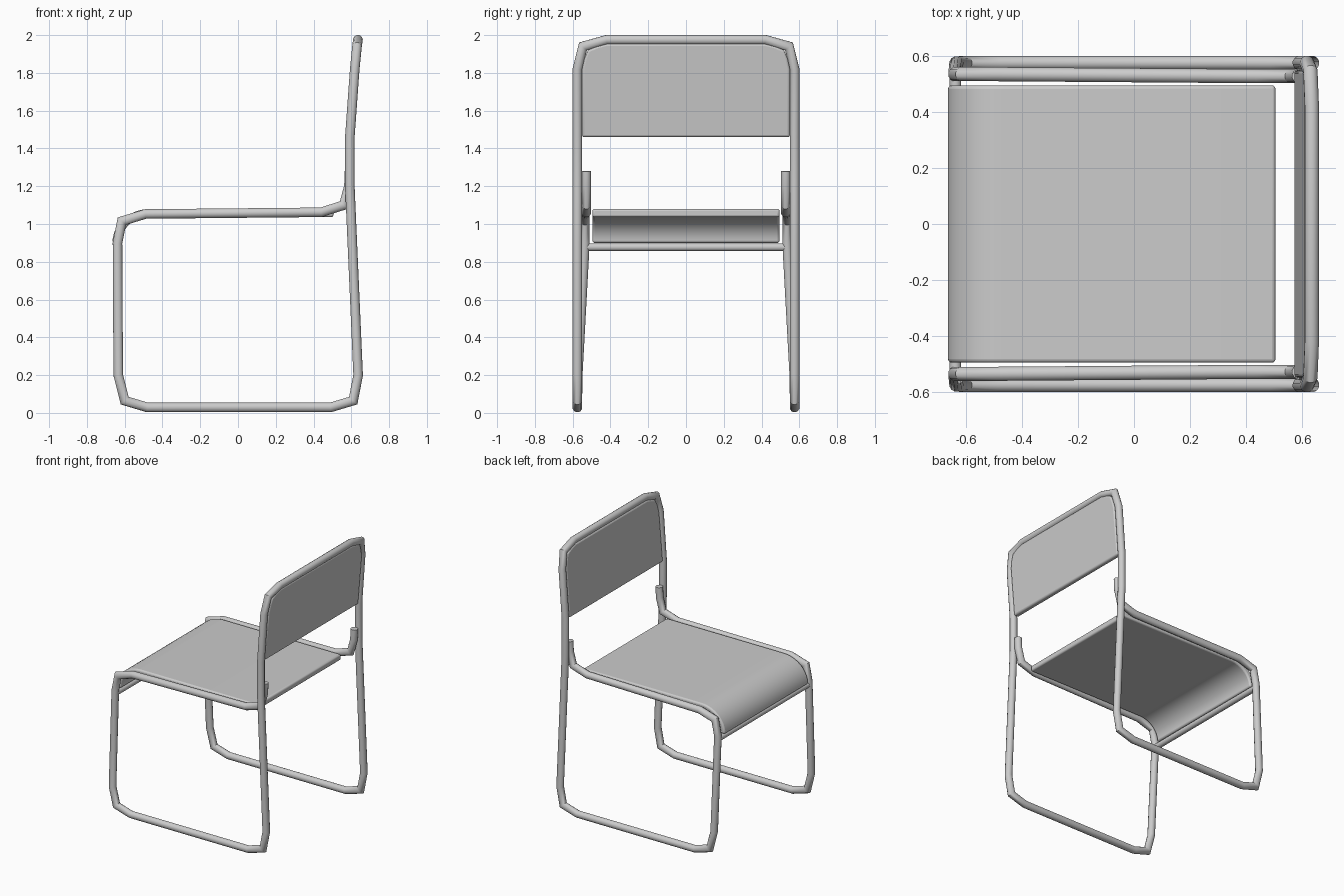
import bpy, bmesh, math
from mathutils import Vector

cube = bpy.data.objects.get("Cube")
if cube:
    bpy.data.objects.remove(cube)

grey = bpy.data.materials.new("light grey")
grey.use_nodes = True
grey.diffuse_color = (0.6, 0.6, 0.6, 1)
grey.node_tree.nodes["Principled BSDF"].inputs["Base Color"].default_value = (0.6, 0.6, 0.6, 1)


def finish(obj, angle):
    """Give the part its colour and shading."""
    obj.data.materials.clear()
    obj.data.materials.append(grey)
    bpy.ops.object.select_all(action="DESELECT")
    obj.select_set(True)
    bpy.context.view_layer.objects.active = obj
    bpy.ops.object.shade_smooth_by_angle(angle=math.radians(angle))


def tube(name, points, radius):
    """Sweep a ring along a path, mitred at each corner."""
    sides = 12
    pts = [Vector(p) for p in points]
    bm = bmesh.new()
    direction = (pts[1] - pts[0]).normalized()
    u = direction.orthogonal().normalized()
    v = direction.cross(u)
    ring = [pts[0] + radius * (u * math.cos(a) + v * math.sin(a))
            for a in (math.tau * i / sides for i in range(sides))]
    rings = [[bm.verts.new(p) for p in ring]]
    for i in range(1, len(pts)):
        along = (pts[i] - pts[i - 1]).normalized()
        after = (pts[i + 1] - pts[i]).normalized() if i + 1 < len(pts) else along
        normal = (along + after).normalized()
        # Slide the ring along the segment onto the mitre plane
        ring = [p + along * ((pts[i] - p).dot(normal) / along.dot(normal)) for p in ring]
        rings.append([bm.verts.new(p) for p in ring])
    for a, b in zip(rings, rings[1:]):
        for i in range(sides):
            j = (i + 1) % sides
            bm.faces.new((a[i], a[j], b[j], b[i]))
    bm.faces.new(rings[0][::-1])
    bm.faces.new(rings[-1])
    make(name, bm, 32)


def make(name, bm, angle, bevel=0):
    bmesh.ops.recalc_face_normals(bm, faces=bm.faces)
    mesh = bpy.data.meshes.new(name)
    bm.to_mesh(mesh)
    bm.free()
    obj = bpy.data.objects.new(name, mesh)
    bpy.context.collection.objects.link(obj)
    finish(obj, angle)
    if bevel:
        mod = obj.modifiers.new("soft edges", "BEVEL")
        mod.width = bevel
        mod.segments = 3
        mod.limit_method = "ANGLE"
        mod.angle_limit = math.radians(40)


def prism(name, outline, offset, bevel):
    """Extrude a closed outline by an offset."""
    bm = bmesh.new()
    face = bm.faces.new([bm.verts.new(p) for p in outline])
    new = bmesh.ops.extrude_face_region(bm, geom=[face])["geom"]
    bmesh.ops.translate(bm, vec=offset,
                        verts=[g for g in new if isinstance(g, bmesh.types.BMVert)])
    make(name, bm, 40, bevel)


# Tubular frame: one bent tube, from arm tip round the runner and over the back
half = [
    (0.59, 0.528, 1.28), (0.587, 0.528, 1.2), (0.56, 0.528, 1.1), (0.44, 0.528, 1.062),
    (-0.49, 0.535, 1.053), (-0.615, 0.535, 1.015), (-0.638, 0.535, 0.9),
    (-0.634, 0.573, 0.2), (-0.6, 0.575, 0.065), (-0.48, 0.575, 0.029),
    (0.49, 0.575, 0.029), (0.61, 0.575, 0.065), (0.636, 0.575, 0.2),
    (0.592, 0.575, 1.2), (0.592, 0.575, 1.46), (0.618, 0.575, 1.82),
    (0.63, 0.545, 1.94), (0.635, 0.42, 1.975),
]
tube("tube_frame", half + [(x, -y, z) for x, y, z in reversed(half)], 0.026)

# Crossbar below the front lip
tube("front_crossbar", [(-0.638, -0.53, 0.877), (-0.638, 0.53, 0.877)], 0.021)

# Seat: flat sheet with a rounded front lip
def lip(radius, count=12):
    cx, cz = -0.465, 0.9
    return [(cx - radius * math.sin(t), cz + radius * math.cos(t) * 0.9)
            for t in (math.pi / 2 * i / count for i in range(count + 1))]


outer = [(0.505, 1.08)] + lip(0.2)
inner = [(0.505, 1.036)] + lip(0.155)
prism("seat", [(x, -0.495, z) for x, z in outer + inner[::-1]], (0, 0.99, 0), 0.012)

# Backrest: leaning panel with clipped, rounded top corners
corner = [(0.55, 1.46), (0.55, 1.82), (0.538, 1.875), (0.52, 1.92), (0.475, 1.94), (0.42, 1.955)]
shape = corner + [(-y, z) for y, z in reversed(corner)]
prism("backrest", [(0.572 + (z - 1.46) * 0.085, y, z) for y, z in shape], (0.038, 0, 0), 0.012)
